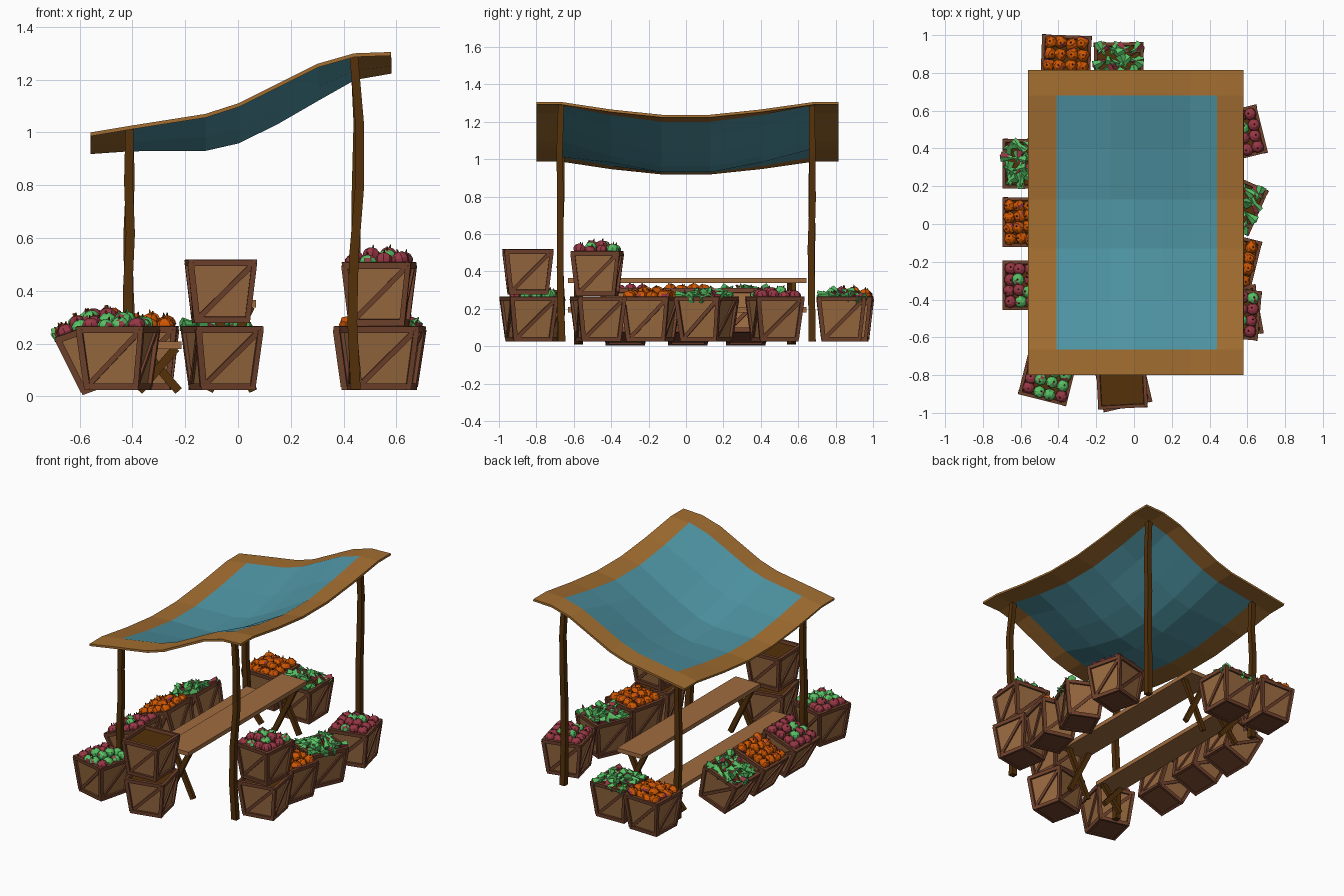
import bpy, bmesh, math, random
from mathutils import Vector, Matrix, Euler

if "Cube" in bpy.data.objects:
    bpy.data.objects.remove(bpy.data.objects["Cube"])

random.seed(4)
V = Vector


def mat(name, r, g, b):
    m = bpy.data.materials.new(name)
    m.diffuse_color = (*[(c / 255) ** 2.2 for c in (r, g, b)], 1)
    m.use_nodes = True
    m.node_tree.nodes["Principled BSDF"].inputs["Base Color"].default_value = m.diffuse_color
    return m


FRAME = mat("frame_wood", 112, 68, 48)
PANEL = mat("panel_wood", 152, 106, 66)
DARK = mat("dark_wood", 84, 52, 18)
PLANK = mat("plank_wood", 158, 108, 66)
CLOTH = mat("blue_cloth", 80, 148, 163)
TRIM = mat("cloth_trim", 162, 110, 52)
RED = mat("red_fruit", 150, 58, 70)
GREEN = mat("green_fruit", 88, 190, 100)
ORANGE = mat("orange_pumpkin", 206, 88, 10)


def finish(name, bm, mats, matrix=Matrix()):
    bmesh.ops.recalc_face_normals(bm, faces=bm.faces)
    me = bpy.data.meshes.new(name)
    bm.to_mesh(me)
    bm.free()
    for m in mats:
        me.materials.append(m)
    ob = bpy.data.objects.new(name, me)
    ob.matrix_world = matrix
    bpy.context.collection.objects.link(ob)
    return ob


def hull8(bm, low, high, mi=0):
    """Closed six-sided block from two quads."""
    a = [bm.verts.new(p) for p in low]
    b = [bm.verts.new(p) for p in high]
    faces = [bm.faces.new(a[::-1]), bm.faces.new(b)]
    for i in range(4):
        j = (i + 1) % 4
        faces.append(bm.faces.new((a[i], a[j], b[j], b[i])))
    for f in faces:
        f.material_index = mi
    return faces


def bar(bm, p, q, width, thick, n, mi=0):
    """Rectangular bar from p to q; thickness runs along n."""
    p, q, n = V(p), V(q), V(n)
    s = (q - p).cross(n).normalized() * width / 2
    t = n.normalized() * thick / 2
    ring = [s + t, t - s, -s - t, s - t]
    hull8(bm, [p + o for o in ring], [q + o for o in ring], mi)


def square(h, z):
    return [V((-h, -h, z)), V((h, -h, z)), V((h, h, z)), V((-h, h, z))]


# Slatted crate: tapered box with rails, corner posts and one brace per side
H, B, T = 0.24, 0.105, 0.13


def crate(name, matrix):
    bm = bmesh.new()
    faces = hull8(bm, square(B - .012, .008), square(T - .014, H - .02), 1)
    faces[1].material_index = 2
    faces[0].material_index = 0
    lo, hi = square(B - .009, .012), square(T - .009, H - .012)
    for i in range(4):
        j = (i + 1) % 4
        out = (lo[i] + lo[j]) * V((1, 1, 0)).x
        out = V((out.x, out.y, -.02)).normalized()
        bar(bm, lo[i], hi[i], .024, .02, out)
        e = (lo[j] - lo[i]).normalized() * .009
        bar(bm, lo[i] - e, lo[j] + e, .024, .018, out)
        bar(bm, hi[i] - e, hi[j] + e, .024, .018, out)
        bar(bm, lo[i], hi[j], .02, .012, out)
    return finish(name, bm, [FRAME, PANEL, DARK], matrix)


# Produce heaped in a crate
def fruit(bm, c, r, mi):
    m = Matrix.Translation(c) @ Euler((random.uniform(-.4, .4), random.uniform(-.4, .4), random.random() * 6)).to_matrix().to_4x4()
    n0 = len(bm.faces)
    if mi == 1:      # pointed leafy greens
        for k in range(2):
            tilt = Euler((random.uniform(.7, 1.7), 0, random.random() * 6.3)).to_matrix().to_4x4()
            bmesh.ops.create_cone(bm, segments=5, radius1=r * .85, radius2=.002, depth=r * 2.4,
                                  cap_ends=True, matrix=Matrix.Translation(c) @ tilt)
    else:
        seg = 10 if mi == 3 else 8
        vs = bmesh.ops.create_uvsphere(bm, u_segments=seg, v_segments=6, radius=r)["verts"]
        for v in vs:
            if mi == 3:      # ribbed pumpkin
                k = round(math.atan2(v.co.y, v.co.x) / (2 * math.pi / seg)) % 2
                v.co.x *= 1.08 - .2 * k
                v.co.y *= 1.08 - .2 * k
            v.co.z *= .86
            v.co = m @ v.co
    bm.faces.ensure_lookup_table()
    for f in bm.faces[n0:]:
        f.material_index = {0: 0, 1: 1, 2: 1, 3: 3}[mi]
    if mi != 1:      # stem
        n0 = len(bm.faces)
        bmesh.ops.create_cone(bm, segments=4, radius1=.007, radius2=.002, depth=.02, cap_ends=True,
                              matrix=m @ Matrix.Translation((0, 0, r * .9)))
        bm.faces.ensure_lookup_table()
        for f in bm.faces[n0:]:
            f.material_index = 2


def heap(name, kind, matrix):
    bm = bmesh.new()
    for i in range(4):
        for j in range(4):
            x, y = (i - 1.5) * .059, (j - 1.5) * .059
            d = max(abs(x), abs(y))
            z = H + (.02 if d < .05 else .004) + random.uniform(-.006, .008)
            j_ = lambda: random.uniform(-.006, .006)
            mi = {"greens": 1, "pumpkins": 3}.get(kind, random.choice((0, 0, 2)))
            fruit(bm, V((x + j_(), y + j_(), z)), .034, mi)
    finish(name, bm, [RED, GREEN, DARK, ORANGE], matrix)


# place, x, y, z, lean about y, turn about z, contents
CRATES = [
    ("back_crate_a", -.36, .868, .025, 0, -2, "pumpkins"),
    ("back_crate_b", -.08, .83, .025, 0, 1, "greens"),
    ("leaning_crate_a", -.491, .32, .041, -20, 0, "greens"),
    ("leaning_crate_b", -.491, .01, .041, -20, 0, "pumpkins"),
    ("leaning_crate_c", -.491, -.325, .041, -20, 0, "fruit"),
    ("right_crate_a", .55, .475, .025, 0, 14, "fruit"),
    ("right_crate_b", .54, .11, .025, 0, -24, "greens"),
    ("right_crate_c", .52, -.19, .025, 0, -14, "pumpkins"),
    ("right_stack_lower", .535, -.47, .025, 0, 10, None),
    ("right_stack_upper", .535, -.475, .268, 0, -5, "fruit"),
    ("front_crate", -.455, -.805, .025, 0, -14, "fruit"),
    ("front_stack_lower", -.06, -.84, .025, 0, 13, None),
    ("front_stack_upper", -.065, -.845, .278, 0, 3, None),
]
for name, x, y, z, lean, turn, kind in CRATES:
    m = Matrix.Translation((x, y, z)) @ Euler((0, math.radians(lean), math.radians(turn))).to_matrix().to_4x4()
    crate(name, m)
    if kind:
        heap(name + "_" + kind, kind, m)


# Trestle table and lower bench: plank on two crossed leg pairs
def trestle(name, x0, x1, top):
    bm = bmesh.new()
    xm = (x0 + x1) / 2
    bar(bm, (xm, -.63, top - .014), (xm, .645, top - .014), x1 - x0, .028, (0, 0, 1))
    finish(name + "_plank", bm, [PLANK])
    bm = bmesh.new()
    for y in (-.575, .565):
        bar(bm, (x0 + .01, y - .012, .02), (x1 - .02, y - .012, top - .025), .032, .024, (0, 1, 0))
        bar(bm, (x1 - .01, y + .012, .02), (x0 + .02, y + .012, top - .025), .032, .024, (0, 1, 0))
    finish(name + "_legs", bm, [DARK])


trestle("table", -.12, .068, .365)
trestle("bench", -.385, -.215, .208)


# Slightly crooked four-sided canopy posts
def post(name, x, y, top):
    bm = bmesh.new()
    prev = None
    for k in range(6):
        f = k / 5
        dx = random.uniform(-.008, .008) + (.014 if .5 < f < .9 and x > 0 else 0)
        dy = random.uniform(-.007, .007)
        h = .019 - .003 * f
        ring = [bm.verts.new(p + V((x + dx, y + dy, 0))) for p in square(h, .025 + f * (top - .025))]
        if prev:
            for i in range(4):
                bm.faces.new((prev[i], prev[(i + 1) % 4], ring[(i + 1) % 4], ring[i]))
        else:
            bm.faces.new(ring[::-1])
        prev = ring
    bm.faces.new(prev)
    finish(name, bm, [DARK])


for sy, side in ((-.67, "front"), (.675, "back")):
    post(side + "_left_post", -.412, sy, 1.012)
    post(side + "_right_post", .44, sy, 1.288)

# Sagging cloth canopy with a contrasting border
XS = [-.56, -.41, -.125, 0, .15, .3, .44, .58]
ZS = [1.0, 1.025, 1.07, 1.11, 1.185, 1.26, 1.30, 1.305]
SAG = [.07, .085, .13, .142, .142, .13, .09, .07]
YS = [-.8, -.665, -.4, -.13, .13, .4, .68, .815]
WT = [0, 0, .57, .97, .97, .57, 0, 0]
bm = bmesh.new()
grid = [[bm.verts.new((x, y, z - s * w)) for y, w in zip(YS, WT)] for x, z, s in zip(XS, ZS, SAG)]
for i in range(7):
    for j in range(7):
        f = bm.faces.new((grid[i][j], grid[i + 1][j], grid[i + 1][j + 1], grid[i][j + 1]))
        f.material_index = 0 if 0 < i < 6 and 0 < j < 6 else 1
canopy = finish("canopy", bm, [CLOTH, TRIM])
mod = canopy.modifiers.new("thickness", "SOLIDIFY")
mod.thickness = .014
mod.offset = -1
